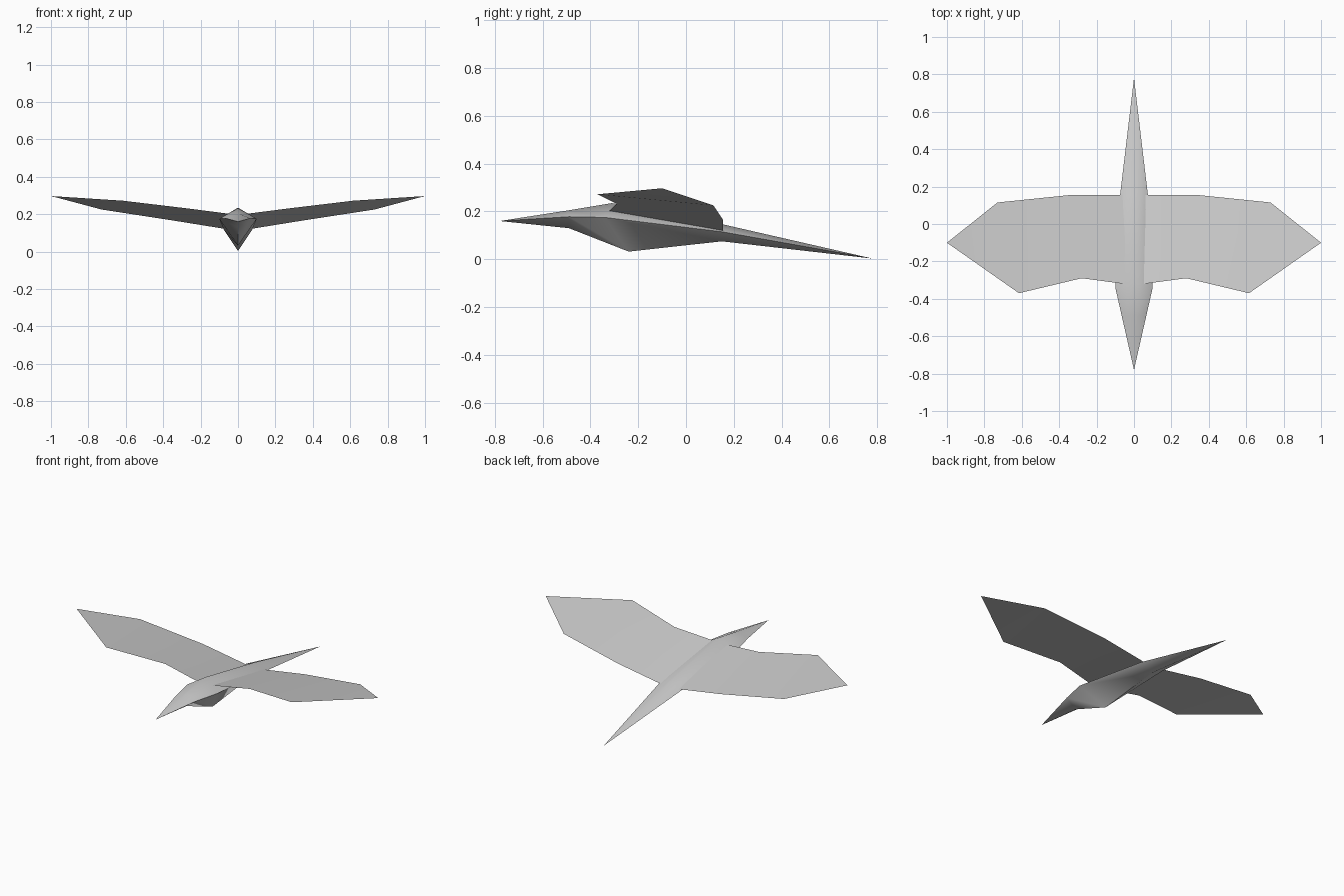
import bpy
import math

cube = bpy.data.objects.get("Cube")
if cube:
    bpy.data.objects.remove(cube)

grey = bpy.data.materials.new("light_grey")
grey.use_nodes = True
color = (0.6, 0.6, 0.6, 1)
grey.diffuse_color = color
grey.node_tree.nodes["Principled BSDF"].inputs["Base Color"].default_value = color


def add_mesh(name, verts, faces, angle):
    mesh = bpy.data.meshes.new(name)
    mesh.from_pydata(verts, [], faces)
    mesh.materials.append(grey)
    obj = bpy.data.objects.new(name, mesh)
    bpy.context.collection.objects.link(obj)
    bpy.ops.object.select_all(action='DESELECT')
    obj.select_set(True)
    bpy.context.view_layer.objects.active = obj
    bpy.ops.object.shade_smooth_by_angle(angle=math.radians(angle))
    return obj


# Body: diamond sections given as top (y, z), side (x, y, z), bottom (y, z)
sections = [
    ((-0.49, 0.205), (0.066, -0.49, 0.178), (-0.49, 0.13)),
    ((-0.31, 0.235), (0.10, -0.34, 0.175), (-0.24, 0.032)),
    ((0.15, 0.147), (0.075, 0.15, 0.115), (0.15, 0.075)),
]
verts = [(0, -0.78, 0.16)]
for top, (x, y, z), bottom in sections:
    verts += [(0, *top), (x, y, z), (0, *bottom), (-x, y, z)]
verts.append((0, 0.78, 0.003))
tail = len(verts) - 1
faces = []
for i in range(4):
    j = (i + 1) % 4
    faces.append((0, 1 + j, 1 + i))
    for r in range(len(sections) - 1):
        a = 1 + 4 * r
        faces.append((a + i, a + j, a + 4 + j, a + 4 + i))
    faces.append((tail, tail - 4 + i, tail - 4 + j))
add_mesh("body", verts, faces, 75)

# Wings: thin sheets from leading edge to trailing edge, rooted in the body
leading = [(0.03, -0.323, 0.2), (0.28, -0.29, 0.232), (0.615, -0.37, 0.272)]
trailing = [(0.03, 0.155, 0.115), (0.34, 0.155, 0.165), (0.73, 0.115, 0.225)]
wing_tip = (1.0, -0.10, 0.297)
for name, side in (("left_wing", 1), ("right_wing", -1)):
    points = [(side * x, y, z) for x, y, z in leading + trailing + [wing_tip]]
    panels = [(0, 1, 4, 3), (1, 2, 5, 4), (2, 6, 5)]
    if side < 0:
        panels = [p[::-1] for p in panels]
    add_mesh(name, points, panels, 30)
